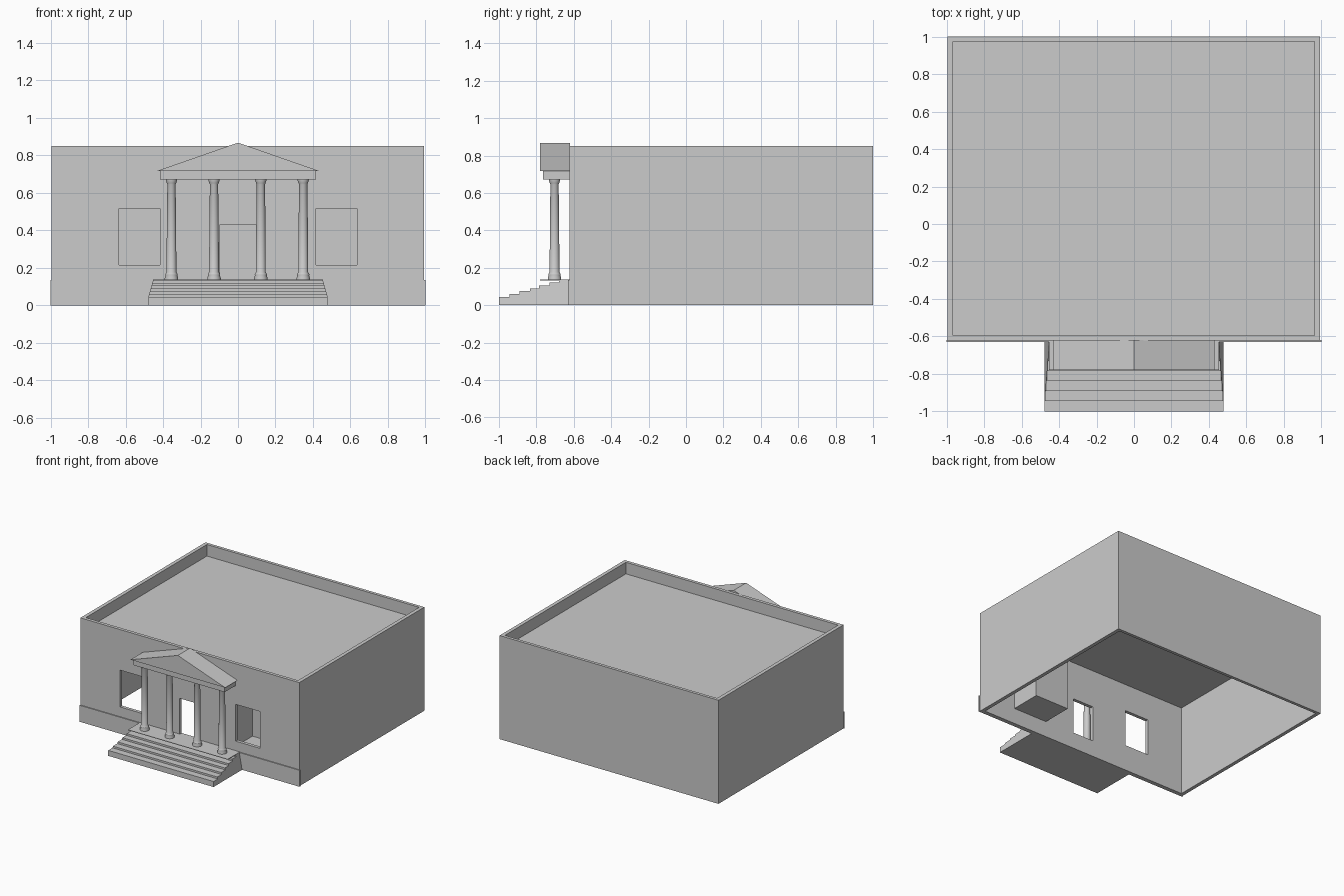
import bpy, bmesh, math

if "Cube" in bpy.data.objects:
    bpy.data.objects.remove(bpy.data.objects["Cube"])


def add_mesh(name, bm):
    bmesh.ops.recalc_face_normals(bm, faces=bm.faces)
    me = bpy.data.meshes.new(name)
    bm.to_mesh(me)
    bm.free()
    ob = bpy.data.objects.new(name, me)
    bpy.context.collection.objects.link(ob)
    return ob


def box(name, x, y, z):
    bm = bmesh.new()
    bmesh.ops.create_cube(bm, size=1)
    for v in bm.verts:
        for i, (a, b) in enumerate((x, y, z)):
            v.co[i] = (a + b) / 2 + v.co[i] * (b - a)
    return add_mesh(name, bm)


def prism(name, left, right):
    """Solid between two matching outlines."""
    bm = bmesh.new()
    a = [bm.verts.new(p) for p in left]
    b = [bm.verts.new(p) for p in right]
    bm.faces.new(a)
    bm.faces.new(b)
    for i in range(len(a)):
        j = (i + 1) % len(a)
        bm.faces.new((a[i], a[j], b[j], b[i]))
    return add_mesh(name, bm)


def cut(target, cutters):
    for c in cutters:
        mod = target.modifiers.new("cut", 'BOOLEAN')
        mod.operation = 'DIFFERENCE'
        mod.solver = 'EXACT'
        mod.object = c
        bpy.context.view_layer.objects.active = target
        bpy.ops.object.modifier_apply(modifier=mod.name)
        bpy.data.objects.remove(c)


# Hollow walls, open at top and bottom, with door and two windows
walls = box("walls", (-0.995, 0.992), (-0.622, 1.0), (0, 0.85))
cutters = [box("hollow_cutter", (-0.965, 0.962), (-0.595, 0.975), (-0.1, 1)),
           box("door_cutter", (-0.095, 0.095), (-0.7, -0.5), (0.135, 0.43))]
for s in (-1, 1):
    xs = sorted((s * 0.415, s * 0.635))
    cutters.append(box("window_cutter", xs, (-0.7, -0.5), (0.215, 0.517)))
cut(walls, cutters)

# Flat roof sunk behind the parapet
box("roof", (-0.967, 0.964), (-0.597, 0.977), (0.742, 0.755))

# Small alcove behind the right window, open to the front
alcove = box("window_alcove", (0.365, 0.675), (-0.596, -0.34), (0.13, 0.6))
cut(alcove, [box("alcove_cutter", (0.38, 0.66), (-0.7, -0.355), (0.145, 0.585))])

# Plinth band along the front
box("front_plinth", (-1, 1), (-0.63, -0.62), (0, 0.135))

# Steps: stair outline with sides that lean in
outline = [(-0.622, 0), (-1, 0)]
edges = [-1, -0.945, -0.89, -0.835, -0.785, -0.73, -0.68]
for i, y in enumerate(edges):
    z = 0.045 + 0.015 * i
    if i:
        outline.append((y, z - 0.015))
    outline.append((y, z))
outline.append((-0.622, 0.135))


def half_width(z):
    return 0.478 - 0.025 * max(0, z - 0.045) / 0.09


prism("steps", [(-half_width(z), y, z) for y, z in outline],
      [(half_width(z), y, z) for y, z in outline])

# Porch floor under the columns
box("porch_floor", (-0.453, 0.453), (-0.78, -0.622), (0.133, 0.137))

# Four turned columns
profile = [(0, 0.135), (0.036, 0.135), (0.036, 0.145), (0.032, 0.158), (0.033, 0.165),
           (0.026, 0.178), (0.025, 0.4), (0.022, 0.645), (0.025, 0.652),
           (0.03, 0.667), (0.03, 0.674), (0, 0.674)]
for n, x in enumerate((-0.355, -0.128, 0.122, 0.348)):
    bm = bmesh.new()
    vs = [bm.verts.new((r, 0, z)) for r, z in profile]
    es = [bm.edges.new(p) for p in zip(vs, vs[1:])]
    bmesh.ops.spin(bm, geom=vs + es, cent=(0, 0, 0), axis=(0, 0, 1),
                   angle=math.tau, steps=24)
    bmesh.ops.remove_doubles(bm, verts=bm.verts, dist=0.0002)
    col = add_mesh(f"column_{n + 1}", bm)
    col.location = (x, -0.703, 0)
    bpy.ops.object.select_all(action='DESELECT')
    col.select_set(True)
    bpy.context.view_layer.objects.active = col
    bpy.ops.object.shade_smooth_by_angle(angle=math.radians(35))

# Beam and gable over the columns
box("porch_beam", (-0.415, 0.415), (-0.765, -0.62), (0.672, 0.718))
gable = [(-0.43, 0.718), (0.43, 0.718), (0, 0.868)]
prism("porch_gable", [(x, -0.78, z) for x, z in gable],
      [(x, -0.62, z) for x, z in gable])
